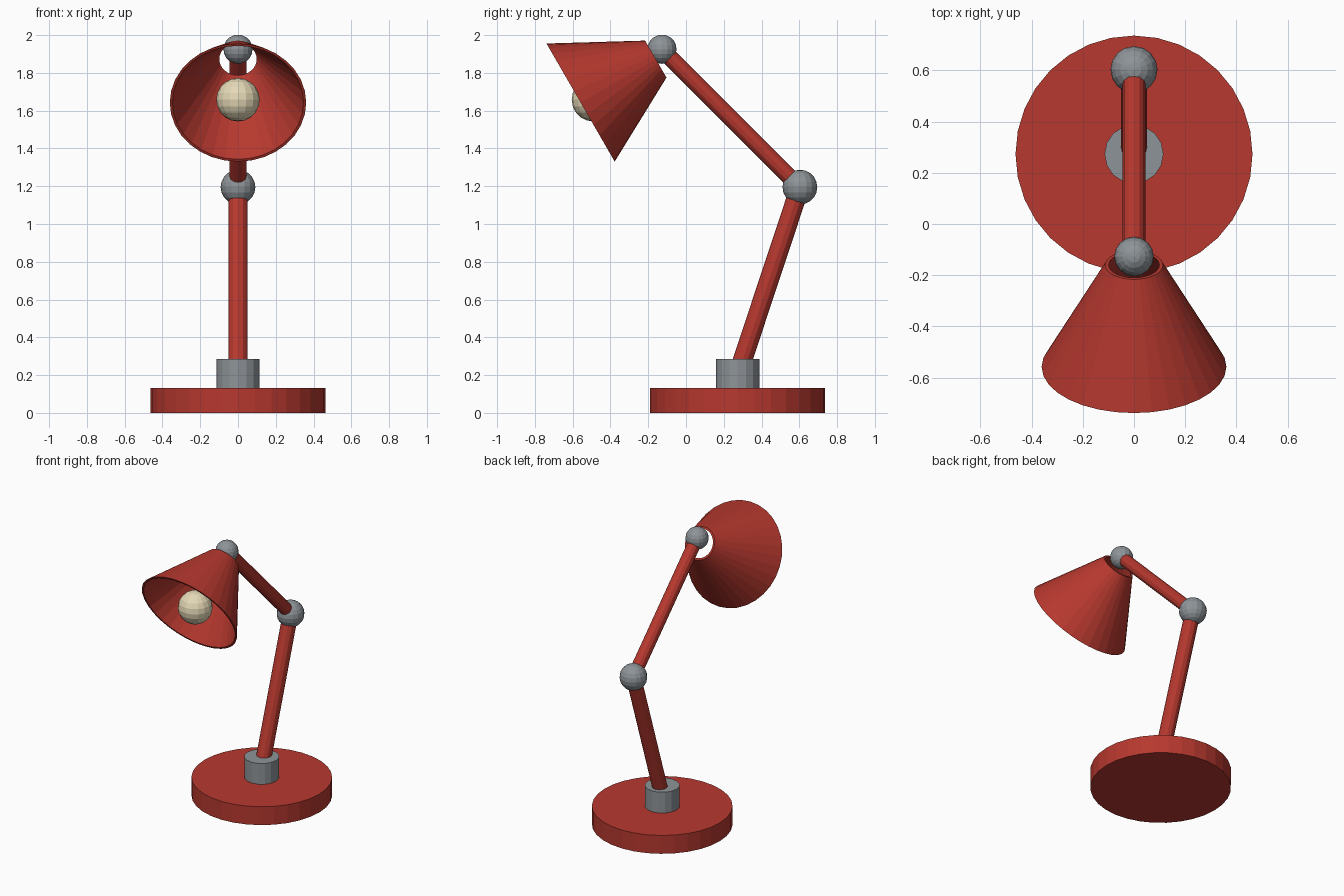
import bpy, bmesh, math
from mathutils import Vector

if "Cube" in bpy.data.objects:
    bpy.data.objects.remove(bpy.data.objects["Cube"])


def material(name, rgb):
    m = bpy.data.materials.new(name)
    m.diffuse_color = (*rgb, 1)
    m.use_nodes = True
    m.node_tree.nodes["Principled BSDF"].inputs["Base Color"].default_value = m.diffuse_color
    return m


RED = material("lamp red", (0.47, 0.040, 0.028))
GREY = material("joint grey", (0.27, 0.295, 0.315))
CREAM = material("bulb cream", (0.78, 0.69, 0.47))


def rod(name, start, end, radius, sides, mat):
    """Capped cylinder between two points."""
    a, b = Vector(start), Vector(end)
    bpy.ops.mesh.primitive_cylinder_add(
        vertices=sides, radius=radius, depth=(b - a).length, location=(a + b) / 2,
        rotation=(b - a).to_track_quat('Z', 'Y').to_euler())
    bpy.context.object.name = name
    bpy.context.object.data.materials.append(mat)


def ball(name, centre, radius, mat, rings=10):
    bpy.ops.mesh.primitive_uv_sphere_add(
        segments=16, ring_count=rings, radius=radius, location=centre)
    bpy.context.object.name = name
    bpy.context.object.data.materials.append(mat)


BASE_Y = 0.273
ELBOW = (0, 0.603, 1.195)
HEAD = (0, -0.127, 1.925)

# Base and collar
rod("base", (0, BASE_Y, 0), (0, BASE_Y, 0.133), 0.463, 32, RED)
rod("collar", (0, BASE_Y, 0.13), (0, BASE_Y, 0.284), 0.115, 16, GREY)

# Arms and ball joints
rod("lower_arm", (0, BASE_Y, 0.2), ELBOW, 0.051, 12, RED)
rod("upper_arm", ELBOW, HEAD, 0.044, 12, RED)
ball("elbow_joint", ELBOW, 0.092, GREY)
ball("head_joint", HEAD, 0.077, GREY)

# Shade: open cone wall, ring by ring along its axis
NECK, RIM = Vector((0, -0.160, 1.873)), Vector((0, -0.558, 1.643))
length = (RIM - NECK).length
profile = [(0.113, 0), (0.361, length), (0.347, length), (0.099, 0)]
SIDES = 32
bm = bmesh.new()
rings = []
for r, z in profile:
    rings.append([bm.verts.new((r * math.cos(t), r * math.sin(t), z))
                  for t in (math.tau * i / SIDES for i in range(SIDES))])
for k in range(4):
    lo, hi = rings[k], rings[(k + 1) % 4]
    for i in range(SIDES):
        j = (i + 1) % SIDES
        bm.faces.new((lo[i], lo[j], hi[j], hi[i]))
bmesh.ops.recalc_face_normals(bm, faces=bm.faces)
mesh = bpy.data.meshes.new("shade")
bm.to_mesh(mesh)
bm.free()
mesh.materials.append(RED)
shade = bpy.data.objects.new("shade", mesh)
shade.location = NECK
shade.rotation_euler = (RIM - NECK).to_track_quat('Z', 'Y').to_euler()
bpy.context.collection.objects.link(shade)

# Bulb
ball("bulb", (0, -0.49, 1.658), 0.115, CREAM)
